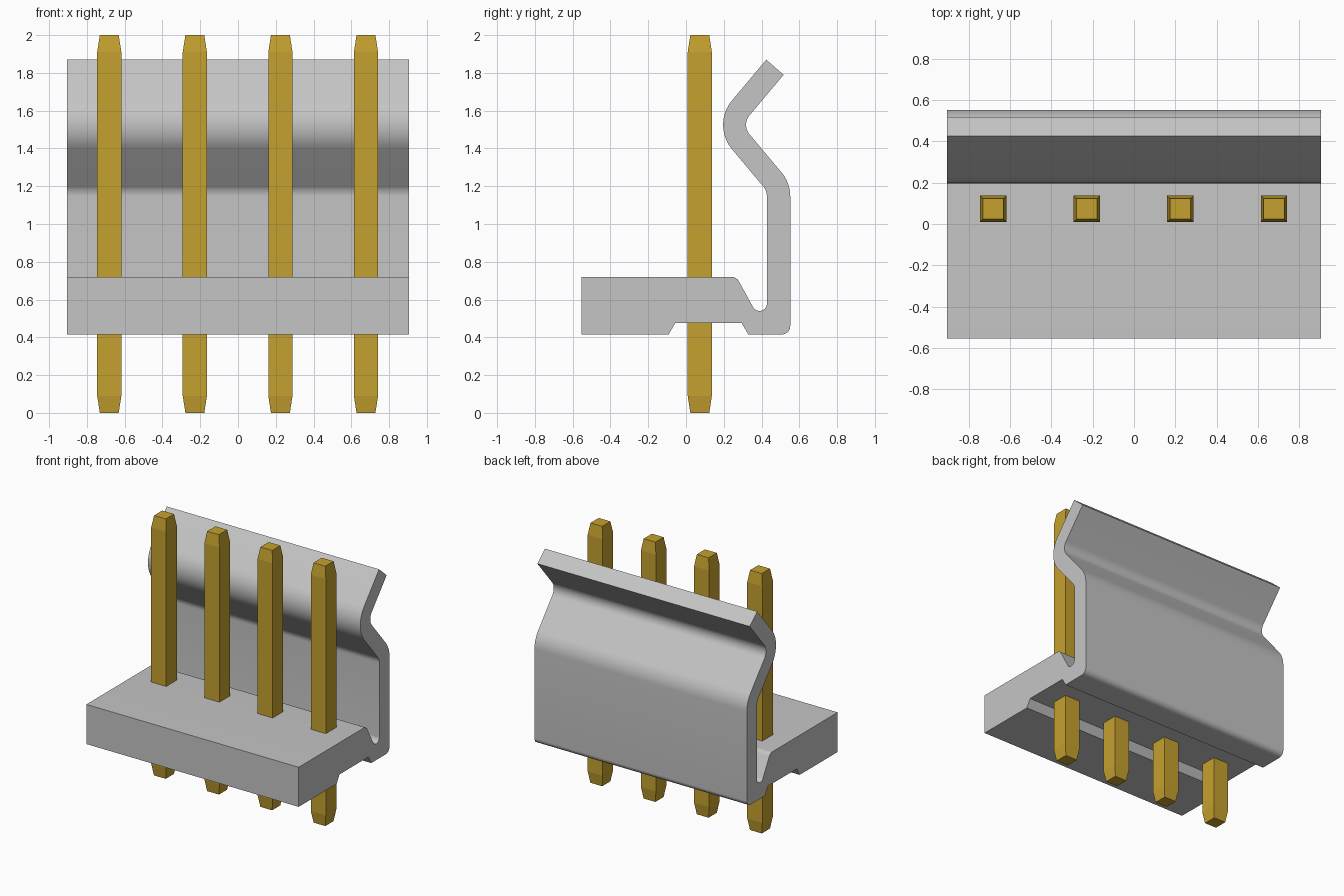
import bpy, bmesh, math
from mathutils import Vector

cube = bpy.data.objects.get("Cube")
if cube:
    bpy.data.objects.remove(cube, do_unlink=True)


def make_material(name, rgb):
    mat = bpy.data.materials.new(name)
    mat.use_nodes = True
    mat.diffuse_color = (*rgb, 1)
    mat.node_tree.nodes["Principled BSDF"].inputs["Base Color"].default_value = (*rgb, 1)
    return mat


def make_object(name, bm, mat):
    bmesh.ops.recalc_face_normals(bm, faces=bm.faces)
    mesh = bpy.data.meshes.new(name)
    bm.to_mesh(mesh)
    bm.free()
    mesh.materials.append(mat)
    obj = bpy.data.objects.new(name, mesh)
    bpy.context.collection.objects.link(obj)
    return obj


def fillet(corners, steps=10):
    """Round each (y, z, radius) corner of a closed outline."""
    outline = []
    for i, (y, z, radius) in enumerate(corners):
        p = Vector((y, z))
        if not radius:
            outline.append(p)
            continue
        a = (Vector(corners[i - 1][:2]) - p).normalized()
        b = (Vector(corners[(i + 1) % len(corners)][:2]) - p).normalized()
        half = a.angle(b) / 2
        centre = p + (a + b).normalized() * radius / math.sin(half)
        start = p + a * radius / math.tan(half) - centre
        end = p + b * radius / math.tan(half) - centre
        sweep = math.pi - 2 * half
        for k in range(steps + 1):
            t = k / steps
            outline.append(centre + (start * math.sin((1 - t) * sweep)
                                     + end * math.sin(t * sweep)) / math.sin(sweep))
    return outline


plastic = make_material("light grey plastic", (0.56, 0.56, 0.56))
gold = make_material("gold metal", (0.56, 0.355, 0.028))

# Housing: base, groove and bent latch wall as one extruded outline
corners = [
    (-0.553, 0.415, 0), (-0.553, 0.72, 0),
    (0.267, 0.72, 0.045), (0.366, 0.54, 0.038), (0.428, 0.54, 0.038),
    (0.428, 1.176, 0.08), (0.135, 1.525, 0.2), (0.425, 1.87, 0),
    (0.517, 1.79, 0), (0.294, 1.525, 0.078), (0.552, 1.218, 0.2),
    (0.552, 0.415, 0.045),
    (0.33, 0.415, 0), (0.295, 0.475, 0), (-0.057, 0.475, 0), (-0.092, 0.415, 0),
]
HALF_WIDTH = 0.904
bm = bmesh.new()
side = bm.faces.new([bm.verts.new((-HALF_WIDTH, p.x, p.y)) for p in fillet(corners)])
grown = bmesh.ops.extrude_face_region(bm, geom=[side], use_keep_orig=True)
moved = [v for v in grown["geom"] if isinstance(v, bmesh.types.BMVert)]
bmesh.ops.translate(bm, verts=moved, vec=(2 * HALF_WIDTH, 0, 0))
housing = make_object("housing", bm, plastic)
bpy.context.view_layer.objects.active = housing
housing.select_set(True)
bpy.ops.object.shade_smooth_by_angle(angle=math.radians(25))
housing.select_set(False)

# Pins: square posts with tapered ends
PITCH, PIN_Y = 0.453, 0.073
for n in range(4):
    bm = bmesh.new()
    rings = []
    for z, h in ((0, 0.05), (0.09, 0.064), (1.91, 0.064), (2, 0.05)):
        rings.append([bm.verts.new((sx * h, sy * h, z))
                      for sx, sy in ((-1, -1), (1, -1), (1, 1), (-1, 1))])
    for low, high in zip(rings, rings[1:]):
        for k in range(4):
            j = (k + 1) % 4
            bm.faces.new((low[k], low[j], high[j], high[k]))
    bm.faces.new(rings[0])
    bm.faces.new(rings[-1])
    pin = make_object(f"pin_{n + 1}", bm, gold)
    pin.location = ((n - 1.5) * PITCH - 0.002, PIN_Y, 0)
